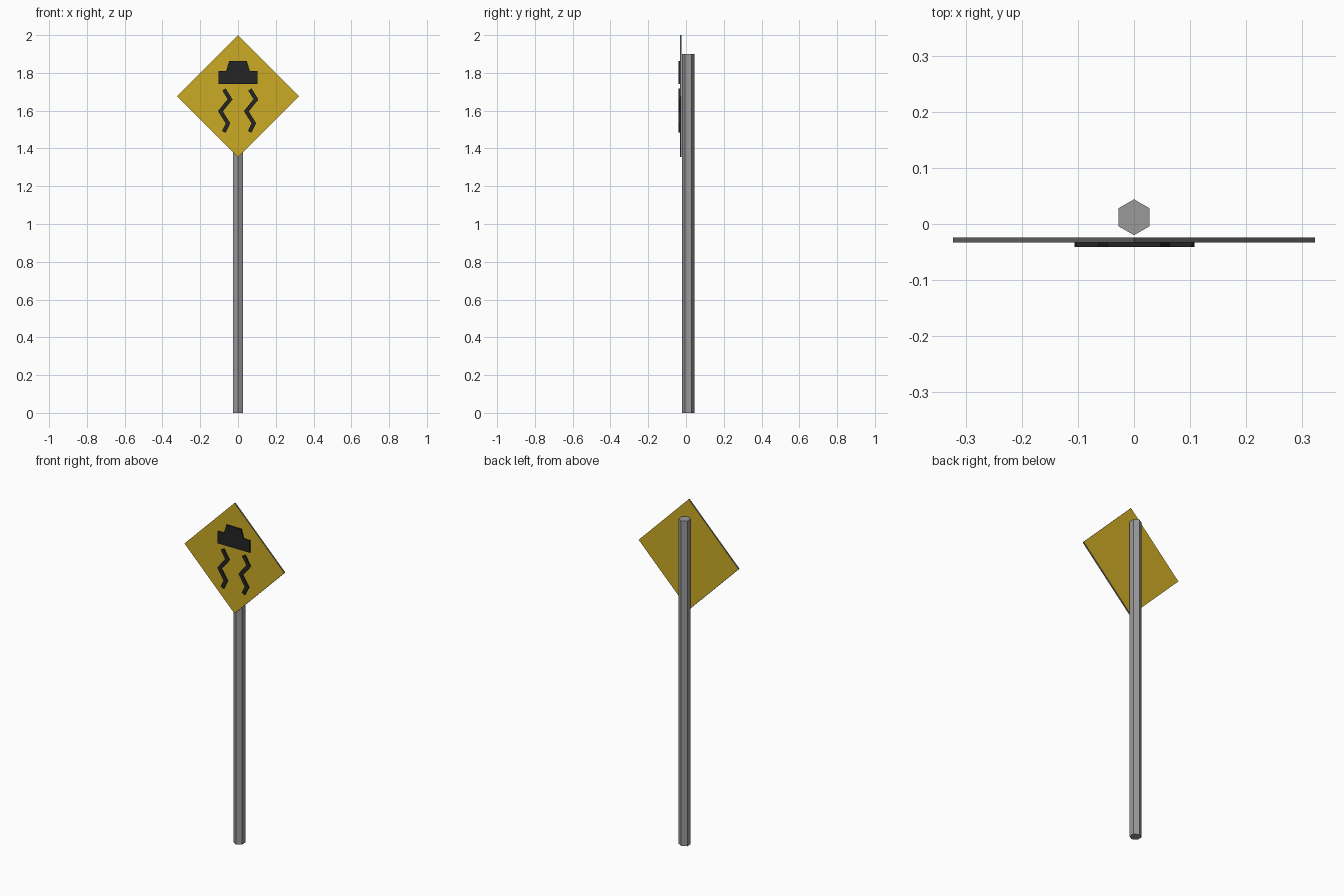
import bpy
import bmesh
import math
from mathutils import Vector

cube = bpy.data.objects.get("Cube")
if cube:
    bpy.data.objects.remove(cube, do_unlink=True)


def make_material(name, color):
    mat = bpy.data.materials.new(name)
    mat.use_nodes = True
    rgba = (*color, 1.0)
    mat.diffuse_color = rgba
    mat.node_tree.nodes["Principled BSDF"].inputs["Base Color"].default_value = rgba
    return mat


steel = make_material("steel grey", (0.32, 0.32, 0.33))
edge_grey = make_material("dark edge grey", (0.13, 0.13, 0.13))
yellow = make_material("warning yellow", (0.60, 0.40, 0.018))
black = make_material("symbol black", (0.018, 0.018, 0.018))


def plate(name, outline, front, back, mats):
    """Extrude an (x, z) outline from the back y to the front y."""
    bm = bmesh.new()
    face = bm.faces.new([bm.verts.new((x, back, z)) for x, z in outline])
    out = bmesh.ops.extrude_face_region(bm, geom=[face], use_keep_orig=True)
    verts = [g for g in out["geom"] if isinstance(g, bmesh.types.BMVert)]
    bmesh.ops.translate(bm, verts=verts, vec=(0, front - back, 0))
    bmesh.ops.recalc_face_normals(bm, faces=bm.faces)
    # Rim faces take the last material, front and back the first
    for f in bm.faces:
        f.material_index = 0 if abs(f.normal.y) > 0.5 else len(mats) - 1
    mesh = bpy.data.meshes.new(name)
    bm.to_mesh(mesh)
    bm.free()
    for m in mats:
        mesh.materials.append(m)
    obj = bpy.data.objects.new(name, mesh)
    bpy.context.collection.objects.link(obj)
    return obj


def ribbon(points, half):
    """Outline of a constant-width band with mitred corners."""
    pts = [Vector(p) for p in points]
    left, right = [], []
    for i, p in enumerate(pts):
        dirs = [(b - a).normalized() for a, b in zip(pts, pts[1:])]
        before, after = dirs[max(i - 1, 0)], dirs[min(i, len(dirs) - 1)]
        n1 = Vector((-before.y, before.x))
        n2 = Vector((-after.y, after.x))
        miter = (n1 + n2).normalized()
        offset = miter * (half / miter.dot(n1))
        left.append(p + offset)
        right.append(p - offset)
    return [tuple(p) for p in left + right[::-1]]


# Hexagonal post
post_height = 1.9
bpy.ops.mesh.primitive_cylinder_add(
    vertices=6, radius=0.032, depth=post_height, location=(0, 0.012, post_height / 2))
post = bpy.context.object
post.name = "post"
post.data.materials.append(steel)

# Diamond sign board with grey rim
mid, r = 1.677, 0.323
plate("sign_board", [(0, mid + r), (r, mid), (0, mid - r), (-r, mid)],
      -0.033, -0.024, [yellow, edge_grey])

# Car silhouette
half_car = [(0.103, 1.74), (0.103, 1.81), (0.063, 1.81), (0.047, 1.862)]
plate("car_symbol", half_car + [(-x, z) for x, z in reversed(half_car)],
      -0.041, -0.033, [black])

# Wavy skid marks
track = [(-0.074, 1.712), (-0.042, 1.66), (-0.093, 1.597), (-0.053, 1.533), (-0.075, 1.488)]
for name, shift in (("right_skid_mark", 0), ("left_skid_mark", 0.137)):
    plate(name, ribbon([(x + shift, z) for x, z in track], 0.0105),
          -0.041, -0.033, [black])
